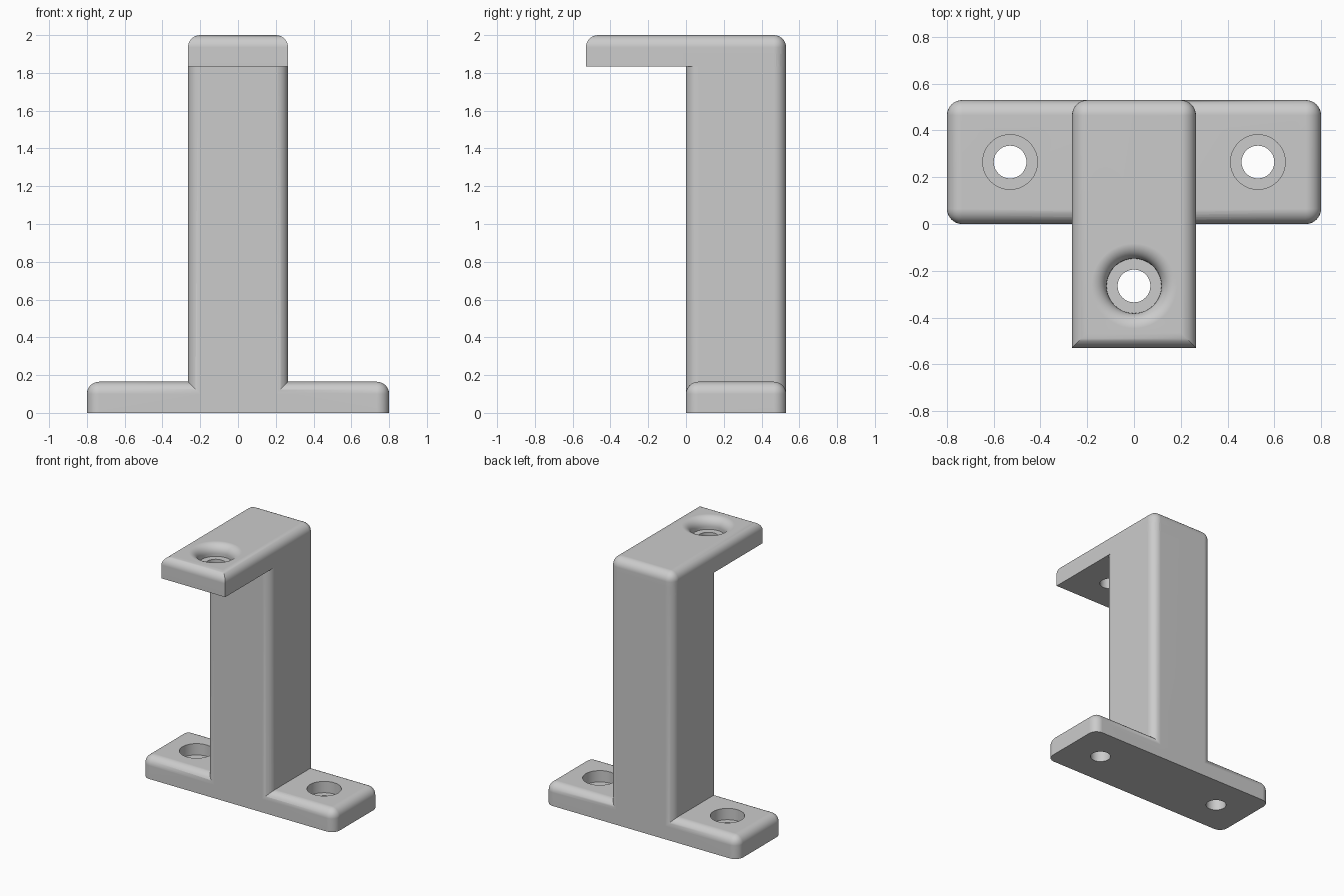
import bpy, bmesh, math

cube = bpy.data.objects.get("Cube")
if cube:
    bpy.data.objects.remove(cube, do_unlink=True)

HALF = 0.265      # half width of the post
DEPTH = 0.53      # depth of post and foot
PLATE = 0.165     # thickness of foot and arm
HEIGHT = 2.0
FILLET = 0.065
HOLE_R, BORE_R, BORE_FLOOR = 0.07, 0.117, 0.08

grey = bpy.data.materials.new("plain_grey")
grey.use_nodes = True
COLOUR = (0.6, 0.6, 0.6, 1)
grey.diffuse_color = COLOUR
grey.node_tree.nodes["Principled BSDF"].inputs["Base Color"].default_value = COLOUR


def add_object(name, bm):
    bmesh.ops.recalc_face_normals(bm, faces=bm.faces)
    mesh = bpy.data.meshes.new(name)
    bm.to_mesh(mesh)
    bm.free()
    mesh.materials.append(grey)
    obj = bpy.data.objects.new(name, mesh)
    bpy.context.collection.objects.link(obj)
    return obj


def rounded_block(name, low, high, rule):
    """Box whose edges are rounded where rule(middle, is_vertical) holds."""
    bm = bmesh.new()
    bmesh.ops.create_cube(bm, size=1)
    for v in bm.verts:
        v.co = [a + (c + 0.5) * (b - a) for a, b, c in zip(low, high, v.co)]
    edges = []
    for e in bm.edges:
        a, b = (v.co for v in e.verts)
        if rule((a + b) / 2, abs(a.z - b.z) > 0.01):
            edges.append(e)
    bmesh.ops.bevel(bm, geom=edges, offset=FILLET, offset_type='OFFSET',
                    segments=8, profile=0.5, affect='EDGES')
    return add_object(name, bm)


def hole_cutter(name, x, y, bottom, lip):
    """Lathed screw hole with a counterbore and an optional flared lip."""
    top = bottom + PLATE
    profile = [(0, bottom - 0.1), (HOLE_R, bottom - 0.1),
               (HOLE_R, bottom + BORE_FLOOR), (BORE_R, bottom + BORE_FLOOR)]
    if lip:
        for i in range(9):
            t = i / 8 * math.pi / 2
            profile.append((BORE_R + lip * (1 - math.cos(t)),
                            top - lip + lip * math.sin(t)))
    profile += [(profile[-1][0], top + 0.1), (0, top + 0.1)]
    bm = bmesh.new()
    verts = [bm.verts.new((r, 0, z)) for r, z in profile]
    edges = [bm.edges.new(pair) for pair in zip(verts, verts[1:])]
    bmesh.ops.spin(bm, geom=verts + edges, cent=(0, 0, 0), axis=(0, 0, 1),
                   angle=math.tau, steps=48)
    bmesh.ops.remove_doubles(bm, verts=bm.verts, dist=0.0001)
    bmesh.ops.translate(bm, verts=bm.verts, vec=(x, y, 0))
    return add_object(name, bm)


# Foot, post and overhanging arm
bracket = rounded_block("bracket", (-0.8, 0, 0), (0.8, DEPTH, PLATE),
                        lambda m, vertical: vertical or m.z > 0.1)
post = rounded_block("post", (-HALF, 0, 0), (HALF, DEPTH, HEIGHT - 0.1),
                     lambda m, vertical: vertical)
arm = rounded_block("arm", (-HALF, -DEPTH, HEIGHT - PLATE), (HALF, DEPTH, HEIGHT),
                    lambda m, vertical: m.y > 0.1 if vertical else m.z > HEIGHT - 0.1)

# Screw holes
cutters = [hole_cutter("foot_hole", side * DEPTH, DEPTH / 2, 0, 0) for side in (-1, 1)]
cutters.append(hole_cutter("arm_hole", 0, -DEPTH / 2, HEIGHT - PLATE, FILLET))

# Merge the parts, then cut the holes
helpers = [(post, 'UNION'), (arm, 'UNION')] + [(c, 'DIFFERENCE') for c in cutters]
for helper, operation in helpers:
    mod = bracket.modifiers.new(helper.name, 'BOOLEAN')
    mod.object, mod.operation, mod.solver = helper, operation, 'EXACT'
    helper.hide_render = True
bpy.context.view_layer.update()
solid = bracket.evaluated_get(bpy.context.evaluated_depsgraph_get())
mesh = bpy.data.meshes.new_from_object(solid)
bracket.modifiers.clear()
bracket.data = mesh
for helper, _ in helpers:
    bpy.data.objects.remove(helper, do_unlink=True)

# Smooth fillets with crisp rims and flat faces
bpy.ops.object.select_all(action='DESELECT')
bracket.select_set(True)
bpy.context.view_layer.objects.active = bracket
bpy.ops.object.shade_smooth_by_angle(angle=math.radians(30))
weighted = bracket.modifiers.new("weighted_normals", 'WEIGHTED_NORMAL')
weighted.keep_sharp = True
